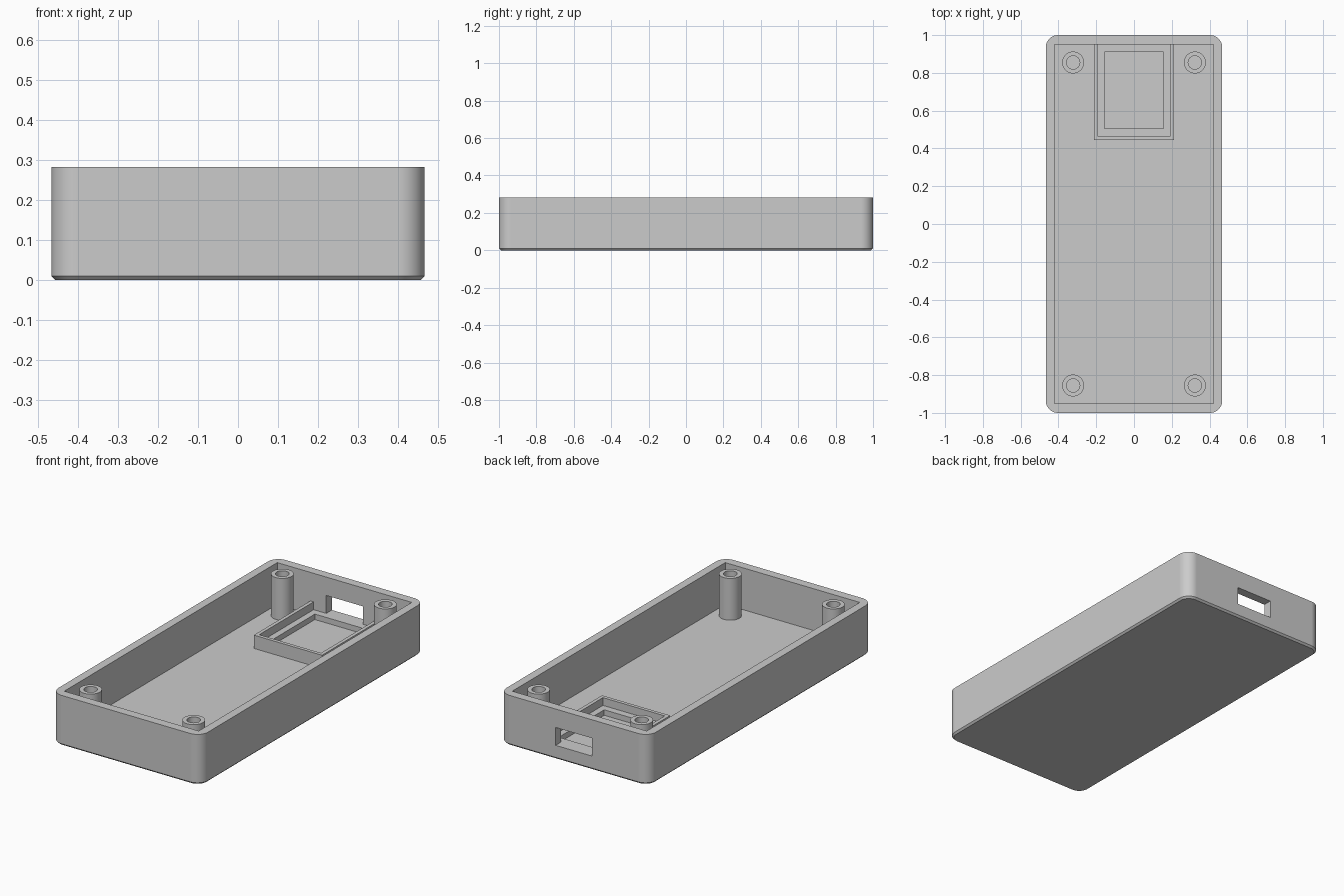
import bpy, bmesh
from math import pi, cos, sin, radians

if "Cube" in bpy.data.objects:
    bpy.data.objects.remove(bpy.data.objects["Cube"])

# Overall sizes
HALF_X, HALF_Y, HEIGHT = 0.467, 1.0, 0.283
IN_X, IN_Y, FLOOR = 0.42, 0.95, 0.047
RADIUS, CHAMFER = 0.065, 0.01
LEDGE, TRAY_TOP = 0.078, 0.122

gray = bpy.data.materials.new("plain_gray")
gray.use_nodes = True
gray.diffuse_color = (0.6, 0.6, 0.6, 1)
gray.node_tree.nodes["Principled BSDF"].inputs["Base Color"].default_value = gray.diffuse_color


def finish(name, bm):
    bmesh.ops.recalc_face_normals(bm, faces=bm.faces)
    mesh = bpy.data.meshes.new(name)
    bm.to_mesh(mesh)
    bm.free()
    mesh.materials.append(gray)
    obj = bpy.data.objects.new(name, mesh)
    bpy.context.collection.objects.link(obj)
    return obj


def box(name, x0, x1, y0, y1, z0, z1):
    bm = bmesh.new()
    bmesh.ops.create_cube(bm, size=1)
    for v in bm.verts:
        v.co = (x1 if v.co.x > 0 else x0,
                y1 if v.co.y > 0 else y0,
                z1 if v.co.z > 0 else z0)
    return finish(name, bm)


def select(obj):
    bpy.ops.object.select_all(action='DESELECT')
    obj.select_set(True)
    bpy.context.view_layer.objects.active = obj


def cut(obj, cutter):
    cutter.hide_render = True
    mod = obj.modifiers.new("cut", 'BOOLEAN')
    mod.operation, mod.solver, mod.object = 'DIFFERENCE', 'EXACT', cutter
    select(obj)
    bpy.ops.object.modifier_apply(modifier=mod.name)
    bpy.data.objects.remove(cutter)


def smooth(obj):
    select(obj)
    bpy.ops.object.shade_smooth_by_angle(angle=radians(30))
    mod = obj.modifiers.new("even_normals", 'WEIGHTED_NORMAL')
    mod.keep_sharp = True


def bridge_rings(bm, rings, closed=False):
    """Join successive vertex rings with quads."""
    pairs = list(zip(rings, rings[1:]))
    if closed:
        pairs.append((rings[-1], rings[0]))
    for low, high in pairs:
        for i in range(len(low)):
            j = (i + 1) % len(low)
            bm.faces.new((low[i], low[j], high[j], high[i]))


def rounded_ring(bm, inset, z, segments=12):
    ring = []
    r = RADIUS - inset
    corners = ((1, 1), (-1, 1), (-1, -1), (1, -1))
    for quarter, (sx, sy) in enumerate(corners):
        for k in range(segments + 1):
            a = (quarter + k / segments) * pi / 2
            ring.append(bm.verts.new((sx * (HALF_X - RADIUS) + r * cos(a),
                                      sy * (HALF_Y - RADIUS) + r * sin(a), z)))
    return ring


# Case shell: rounded block with a chamfered base, hollowed out
bm = bmesh.new()
rings = [rounded_ring(bm, CHAMFER, 0), rounded_ring(bm, 0, CHAMFER), rounded_ring(bm, 0, HEIGHT)]
bridge_rings(bm, rings)
bm.faces.new(rings[0])
bm.faces.new(rings[-1])
shell = finish("case_shell", bm)
cut(shell, box("cavity_cutter", -IN_X, IN_X, -IN_Y, IN_Y, FLOOR, HEIGHT + 0.1))
# Port opening through the back wall
cut(shell, box("port_cutter", -0.114, 0.114, 0.9, 1.1, LEDGE, 0.179))
smooth(shell)


# Hollow screw posts in the four corners
def post(name, x, y, outer=0.058, inner=0.035, sides=40):
    bm = bmesh.new()
    rings = []
    for r, z in ((outer, 0.03), (outer, HEIGHT), (inner, HEIGHT), (inner, 0.03)):
        rings.append([bm.verts.new((x + r * cos(2 * pi * i / sides),
                                    y + r * sin(2 * pi * i / sides), z)) for i in range(sides)])
    bridge_rings(bm, rings, closed=True)
    smooth(finish(name, bm))


for y_name, sy in (("front", -1), ("back", 1)):
    for x_name, sx in (("right", -1), ("left", 1)):
        post(f"{y_name}_{x_name}_post", sx * 0.322, sy * 0.855)

# Module tray: low walls on three sides, and a ledge around a pocket
OUT, IN, FRONT = 0.213, 0.193, 0.445
base = FLOOR - 0.01
box("tray_right_wall", -OUT, -IN, FRONT, IN_Y, base, TRAY_TOP)
box("tray_left_wall", IN, OUT, FRONT, IN_Y, base, TRAY_TOP)
box("tray_front_wall", -IN, IN, FRONT, FRONT + 0.02, base, TRAY_TOP)
ledge = box("tray_ledge", -IN, IN, FRONT + 0.02, IN_Y, base, LEDGE)
cut(ledge, box("pocket_cutter", -0.157, 0.157, 0.505, 0.91, 0, HEIGHT))
